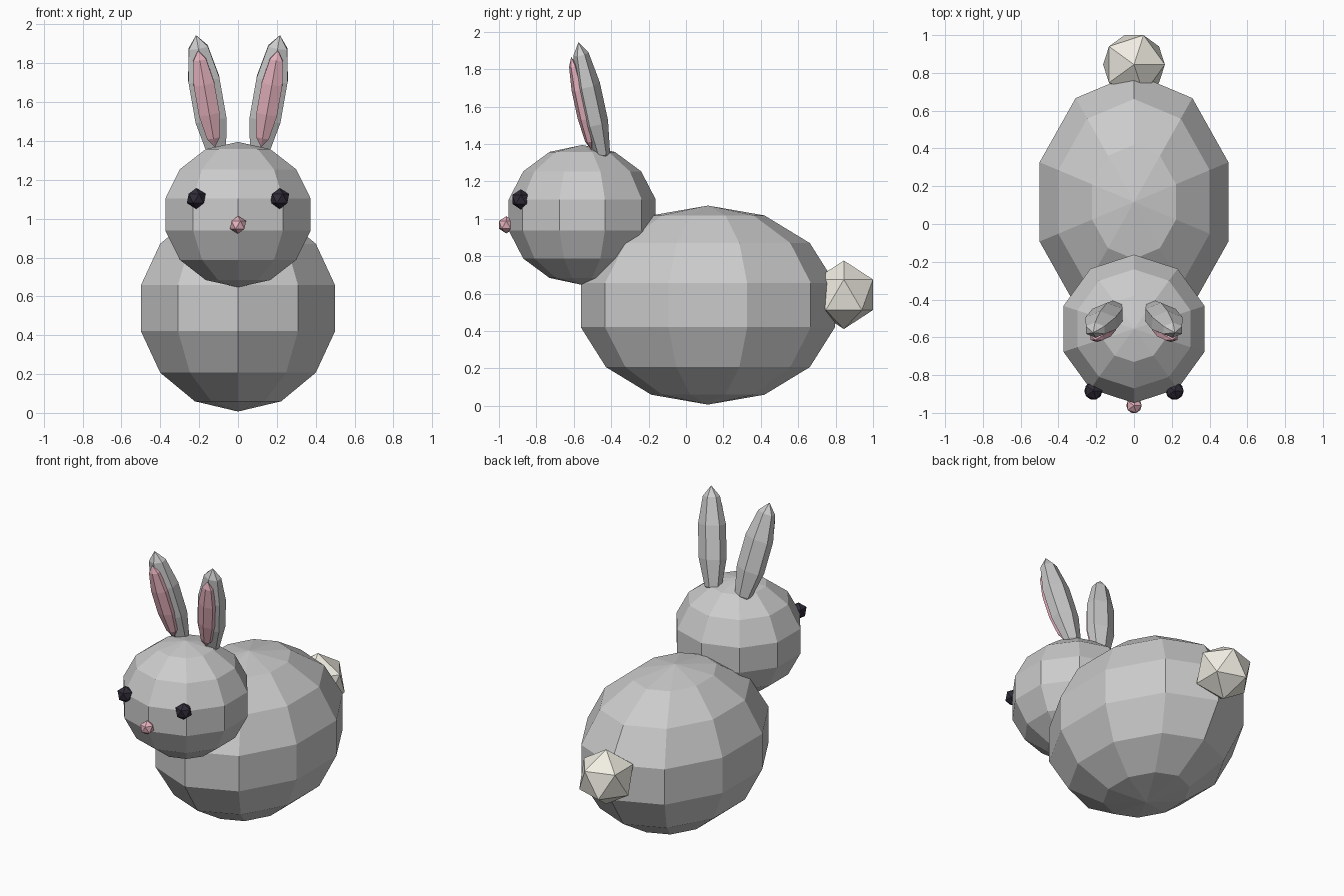
import bpy, bmesh
from math import radians
from mathutils import Matrix, Euler

if "Cube" in bpy.data.objects:
    bpy.data.objects.remove(bpy.data.objects["Cube"])


def material(name, rgb):
    m = bpy.data.materials.new(name)
    m.diffuse_color = (*rgb, 1)
    m.use_nodes = True
    m.node_tree.nodes["Principled BSDF"].inputs["Base Color"].default_value = m.diffuse_color
    return m


def finish(name, bm, loc, scale, rot=(0, 0, 0), mat=None):
    turn = Euler([radians(a) for a in rot]).to_matrix().to_4x4()
    size = Matrix.Diagonal((*scale, 1))
    bmesh.ops.transform(bm, matrix=Matrix.Translation(loc) @ turn @ size, verts=bm.verts)
    me = bpy.data.meshes.new(name)
    bm.to_mesh(me)
    bm.free()
    ob = bpy.data.objects.new(name, me)
    bpy.context.collection.objects.link(ob)
    if mat:
        me.materials.append(mat)
    return ob


def ball(name, segs, rings, loc, scale, rot=(0, 0, 0), mat=None):
    bm = bmesh.new()
    bmesh.ops.create_uvsphere(bm, u_segments=segs, v_segments=rings, radius=1)
    return finish(name, bm, loc, scale, rot, mat)


def gem(name, loc, r, mat):
    bm = bmesh.new()
    bmesh.ops.create_icosphere(bm, subdivisions=1, radius=1)
    return finish(name, bm, loc, (r, r, r), mat=mat)


pink = material("pink", (0.80, 0.45, 0.52))
black = material("black", (0.03, 0.025, 0.04))
cream = material("cream", (0.88, 0.85, 0.77))

# Body and head
ball("body", 10, 7, (0, 0.117, 0.539), (0.539, 0.697, 0.532))
ball("head", 10, 7, (0, -0.555, 1.021), (0.403, 0.403, 0.374))

# Tail and nose
gem("tail", (0, 0.844, 0.594), 0.183, cream)
gem("nose", (0, -0.961, 0.968), 0.046, pink)

# Ears, inner ears and eyes on both sides
for side, s in (("left", 1), ("right", -1)):
    tilt = (12, 10 * s, 0)
    ball("ear_" + side, 6, 5, (0.158 * s, -0.504, 1.615), (0.098, 0.07, 0.342), tilt)
    ball("inner_ear_" + side, 6, 5, (0.162 * s, -0.56, 1.617), (0.065, 0.038, 0.258), tilt, pink)
    gem("eye_" + side, (0.215 * s, -0.883, 1.104), 0.054, black)
